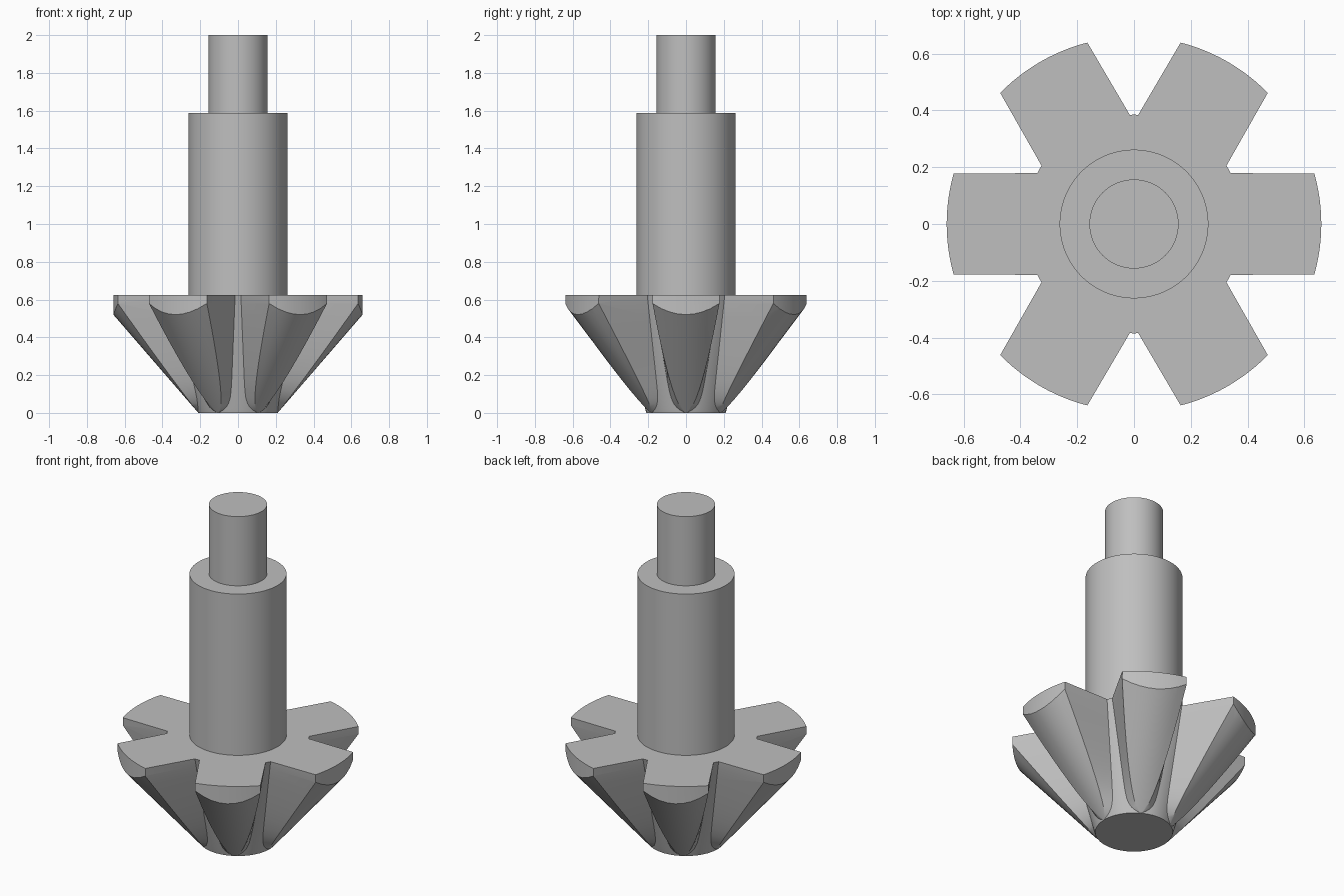
import bpy, bmesh, math

if "Cube" in bpy.data.objects:
    bpy.data.objects.remove(bpy.data.objects["Cube"])

steel = bpy.data.materials.new("steel_grey")
steel.diffuse_color = (0.52, 0.52, 0.52, 1)
steel.use_nodes = True
steel.node_tree.nodes["Principled BSDF"].inputs["Base Color"].default_value = steel.diffuse_color

TEETH, HEAD_H, TIP_R, RIM_R, HALF_W = 6, 0.625, 0.21, 0.66, 0.177
CROWN, FLOOR = 8, 6   # segments across a tooth crown and a groove floor


def cylinder(name, radius, z0, z1, sides=96):
    bpy.ops.mesh.primitive_cylinder_add(vertices=sides, radius=radius, depth=z1 - z0,
                                        location=(0, 0, (z0 + z1) / 2))
    ob = bpy.context.object
    ob.name = name
    ob.data.materials.append(steel)
    return ob


def smooth(ob, angle=30):
    bpy.ops.object.select_all(action='DESELECT')
    ob.select_set(True)
    bpy.context.view_layer.objects.active = ob
    bpy.ops.object.shade_smooth_by_angle(angle=math.radians(angle))


def section(z):
    """One horizontal outline of the toothed head."""
    w = HALF_W * min(1, z / 0.58) ** 0.6
    crown_r = TIP_R + 0.865 * z
    floor_r = TIP_R + 0.175 * z / HEAD_H
    hw = 0.015 + 0.025 * (1 - z / HEAD_H) + 0.065 * math.exp(-z / 0.03)
    spread = math.asin(min(0.5, hw / floor_r))
    pts = []
    # rounded crown of the tooth
    for i in range(CROWN + 1):
        y = w * (2 * i / CROWN - 1)
        pts.append((crown_r - 2.4 * y * y, y))
    # narrow groove floor beside it
    for i in range(FLOOR + 1):
        a = math.pi / TEETH + spread * (2 * i / FLOOR - 1)
        pts.append((floor_r * math.cos(a), floor_r * math.sin(a)))
    ring = []
    for k in range(TEETH):
        c, s = math.cos(k * math.tau / TEETH), math.sin(k * math.tau / TEETH)
        ring += [(x * c - y * s, x * s + y * c, z) for x, y in pts]
    return ring


# Toothed head, lofted upwards from the round tip
bm = bmesh.new()
levels = [0, 0.006, 0.015, 0.03, 0.05, 0.08, 0.12, 0.17, 0.23, 0.3, 0.37, 0.44, 0.51, 0.58, HEAD_H]
rings = [[bm.verts.new(p) for p in section(z)] for z in levels]
n = len(rings[0])
for lo, hi in zip(rings, rings[1:]):
    for i in range(n):
        j = (i + 1) % n
        bm.faces.new((lo[i], lo[j], hi[j], hi[i]))
bm.faces.new(rings[-1])
bm.faces.new(rings[0][::-1])
bmesh.ops.remove_doubles(bm, verts=bm.verts, dist=0.0005)
bmesh.ops.recalc_face_normals(bm, faces=bm.faces)
mesh = bpy.data.meshes.new("toothed_head")
bm.to_mesh(mesh)
bm.free()
head = bpy.data.objects.new("toothed_head", mesh)
bpy.context.collection.objects.link(head)
mesh.materials.append(steel)

# Trim the tooth ends to a round rim
rim = cylinder("rim_trim", RIM_R, -0.2, 1.0, 144)
mod = head.modifiers.new("trim", 'BOOLEAN')
mod.operation = 'INTERSECT'
mod.solver = 'EXACT'
mod.object = rim
bpy.context.view_layer.objects.active = head
bpy.ops.object.modifier_apply(modifier=mod.name)
bpy.data.objects.remove(rim)
smooth(head)

# Stepped shaft
smooth(cylinder("main_shaft", 0.262, HEAD_H - 0.02, 1.587))
smooth(cylinder("drive_end", 0.157, 1.56, 2.0))
